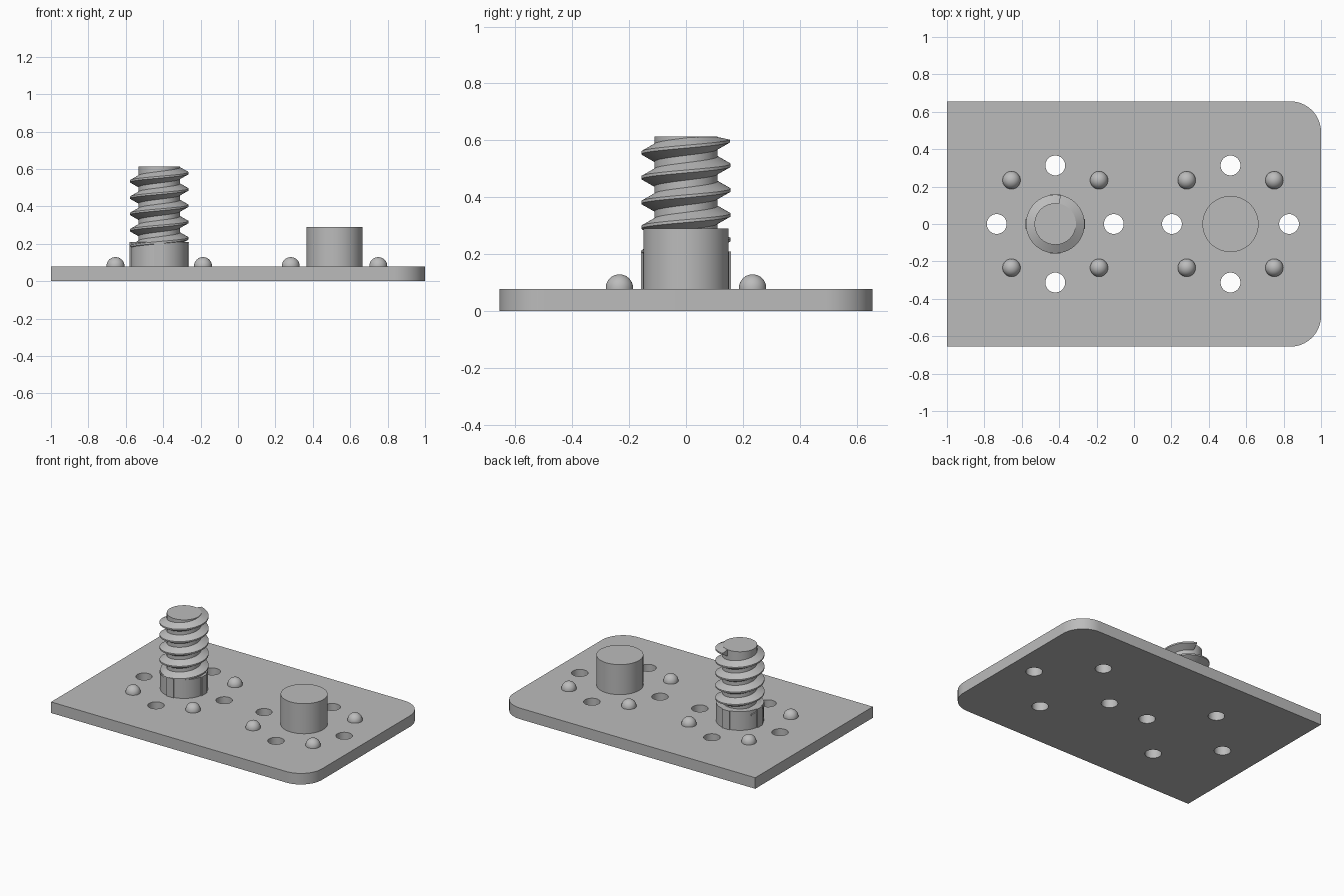
import bpy, bmesh, math
from mathutils import Vector

cube = bpy.data.objects.get("Cube")
if cube:
    bpy.data.objects.remove(cube, do_unlink=True)

grey = bpy.data.materials.new("machined grey")
grey.use_nodes = True
grey.diffuse_color = (0.5, 0.5, 0.5, 1)
grey.node_tree.nodes["Principled BSDF"].inputs["Base Color"].default_value = (0.5, 0.5, 0.5, 1)

PLATE_TOP = 0.078
HALF_Y = 0.656
SCREW_X, POST_X = -0.421, 0.516
SCREW_TOP = 0.613
CORE_R, THREAD_R, PITCH = 0.111, 0.157, 0.0872


def finish(ob, smooth=True):
    ob.data.materials.clear()
    ob.data.materials.append(grey)
    bpy.ops.object.select_all(action="DESELECT")
    ob.select_set(True)
    bpy.context.view_layer.objects.active = ob
    if smooth:
        bpy.ops.object.shade_smooth_by_angle(angle=math.radians(30))
    return ob


def from_bmesh(name, bm):
    bmesh.ops.recalc_face_normals(bm, faces=bm.faces)
    mesh = bpy.data.meshes.new(name)
    bm.to_mesh(mesh)
    bm.free()
    ob = bpy.data.objects.new(name, mesh)
    bpy.context.collection.objects.link(ob)
    return ob


def cylinder(name, x, y, r, z0, z1, sides=64):
    bpy.ops.mesh.primitive_cylinder_add(vertices=sides, radius=r, depth=z1 - z0,
                                        location=(x, y, (z0 + z1) / 2))
    ob = bpy.context.object
    ob.name = name
    return finish(ob)


# Base plate: square on the right, rounded corners on the left
def build_plate():
    r = 0.165
    outline = [(-1, HALF_Y), (-1, -HALF_Y)]
    for sign, start in ((-1, -90), (1, 0)):
        for i in range(17):
            a = math.radians(start + 90 * i / 16)
            outline.append((1 - r + r * math.cos(a), sign * (HALF_Y - r) + r * math.sin(a)))
    bm = bmesh.new()
    face = bm.faces.new([bm.verts.new((x, y, 0)) for x, y in outline])
    top = bmesh.ops.extrude_face_region(bm, geom=[face])
    bmesh.ops.translate(bm, vec=(0, 0, PLATE_TOP),
                        verts=[v for v in top["geom"] if isinstance(v, bmesh.types.BMVert)])
    return from_bmesh("base_plate", bm)


plate = build_plate()

# Through holes around each post
for cx in (SCREW_X, POST_X):
    for k in range(4):
        a = k * math.pi / 2
        cutter = cylinder("hole_cutter", cx + 0.313 * math.cos(a), 0.313 * math.sin(a),
                          0.053, -0.1, 0.2, 40)
        cutter.hide_render = True
        cut = plate.modifiers.new("hole", "BOOLEAN")
        cut.object = cutter
        cut.solver = "EXACT"
        bpy.context.view_layer.objects.active = plate
        bpy.ops.object.modifier_apply(modifier=cut.name)
        bpy.data.objects.remove(cutter, do_unlink=True)
finish(plate)


# Domed locating studs: half circle profile spun about z
def dome(name, x, y, r):
    bm = bmesh.new()
    bmesh.ops.create_uvsphere(bm, u_segments=32, v_segments=16, radius=r)
    low = [v for v in bm.verts if v.co.z < -0.001]
    bmesh.ops.delete(bm, geom=low, context="VERTS")
    bmesh.ops.translate(bm, vec=(x, y, PLATE_TOP + 0.003), verts=bm.verts)
    rim = [e for e in bm.edges if e.is_boundary]
    skirt = bmesh.ops.extrude_edge_only(bm, edges=rim)
    for v in skirt["geom"]:
        if isinstance(v, bmesh.types.BMVert):
            v.co.z = PLATE_TOP - 0.003
    return finish(from_bmesh(name, bm))


for label, cx in (("screw", SCREW_X), ("post", POST_X)):
    for sx in (-1, 1):
        for sy in (-1, 1):
            dome(label + "_stud", cx + sx * 0.234, sy * 0.234, 0.048)

# Plain post, screw core and screw collar
cylinder("plain_post", POST_X, 0, 0.15, PLATE_TOP - 0.005, 0.29)
cylinder("screw_core", SCREW_X, 0, CORE_R, PLATE_TOP, SCREW_TOP)
cylinder("screw_collar", SCREW_X, 0, 0.153, PLATE_TOP - 0.005, 0.21)

# Four thin tabs on the collar
for k in range(4):
    a = k * math.pi / 2
    bpy.ops.mesh.primitive_cube_add(size=1, rotation=(0, 0, a), location=(
        SCREW_X + 0.149 * math.cos(a), 0.149 * math.sin(a), (PLATE_TOP + 0.21) / 2))
    tab = bpy.context.object
    tab.name = "collar_tab"
    tab.scale = (0.018, 0.056, 0.21 - PLATE_TOP)
    finish(tab, False)


# Right-handed helical thread
def build_thread():
    section = [(CORE_R - 0.004, -0.033), (THREAD_R, -0.005),
               (THREAD_R, 0.005), (CORE_R - 0.004, 0.033)]
    bm = bmesh.new()
    rings = []
    per_turn, end = 64, math.radians(80)
    steps = int(per_turn * 4.8)
    for i in range(steps + 1):
        a = end - math.tau * (steps - i) / per_turn
        z = 0.578 + PITCH * a / math.tau
        rings.append([bm.verts.new((SCREW_X + r * math.cos(a), r * math.sin(a),
                                    min(z + dz, SCREW_TOP))) for r, dz in section])
    for p, q in zip(rings, rings[1:]):
        for j in range(4):
            k = (j + 1) % 4
            bm.faces.new((p[j], p[k], q[k], q[j]))
    bm.faces.new(rings[0])
    bm.faces.new(rings[-1])
    return finish(from_bmesh("screw_thread", bm))


build_thread()
